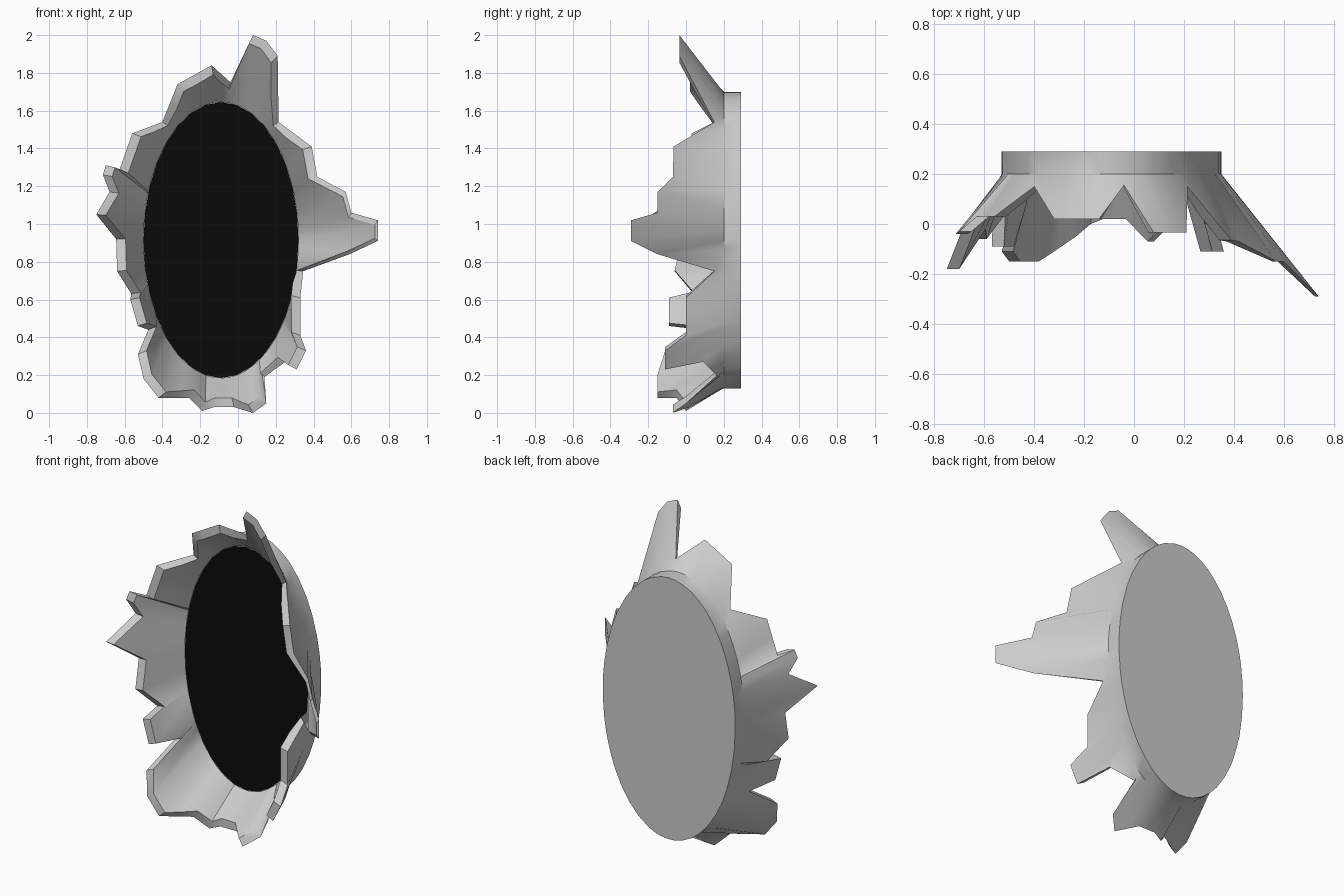
import bpy, bmesh, math

if "Cube" in bpy.data.objects:
    bpy.data.objects.remove(bpy.data.objects["Cube"])

CX, CZ = -0.09, 0.915          # centre of the hole
RX, RZ = 0.44, 0.785           # outer radii of the base ring
IX, IZ = 0.41, 0.73            # radii of the dark opening
BACK, BEND = 0.29, 0.20        # depth of the back and of the flare start

# Torn rim, clockwise from the top spike: x, z, y
rim = [
    (0.08, 2.00, -0.035), (0.15, 1.97, -0.035), (0.21, 1.89, -0.035), (0.215, 1.54, 0.15),
    (0.39, 1.41, -0.065), (0.42, 1.25, -0.07), (0.57, 1.17, -0.15), (0.60, 1.06, -0.15),
    (0.74, 1.02, -0.29), (0.74, 0.91, -0.29), (0.59, 0.84, -0.15), (0.345, 0.75, 0.15),
    (0.33, 0.61, 0.0), (0.33, 0.41, 0.0), (0.36, 0.33, -0.11), (0.31, 0.23, -0.11),
    (0.25, 0.27, 0.09), (0.14, 0.19, 0.17), (0.15, 0.05, 0.0), (0.08, 0.0, -0.07),
    (-0.02, 0.03, 0.02), (-0.13, 0.03, 0.02), (-0.19, 0.01, 0.0), (-0.26, 0.08, -0.05),
    (-0.42, 0.08, -0.15), (-0.50, 0.18, -0.15), (-0.53, 0.31, -0.11), (-0.475, 0.44, 0.08),
    (-0.53, 0.46, -0.09), (-0.57, 0.60, -0.09), (-0.565, 0.63, 0.04), (-0.64, 0.75, -0.06),
    (-0.645, 0.92, -0.02), (-0.75, 1.05, -0.18), (-0.68, 1.17, 0.0), (-0.715, 1.26, -0.04),
    (-0.70, 1.31, -0.03), (-0.63, 1.28, 0.03), (-0.56, 1.48, 0.03), (-0.40, 1.54, 0.15),
    (-0.32, 1.74, 0.02), (-0.14, 1.84, 0.02), (-0.04, 1.75, 0.155),
]


def hole_angle(x, z):
    return math.atan2((z - CZ) / RZ, (x - CX) / RX)


def ellipse(t, rx, rz, y):
    return (CX + rx * math.cos(t), y, CZ + rz * math.sin(t))


# Divide long rim segments so the round base stays round
points = []
for a, b in zip(rim, rim[1:] + rim[:1]):
    turn = (hole_angle(*a[:2]) - hole_angle(*b[:2]) + math.pi) % math.tau - math.pi
    n = max(1, math.ceil(abs(turn) / math.radians(10)))
    points += [tuple(p + (q - p) * i / n for p, q in zip(a, b)) for i in range(n)]

# Torn shell: back edge, bend, outer rim, inner rim, inner bend
bm = bmesh.new()
columns = []
last = None
for x, z, y in points:
    t = hole_angle(x, z)
    if last is not None:
        step = (last - t + math.pi) % math.tau - math.pi
        t = last - max(step, 0.004)
    last = t
    nx, nz = math.cos(t) / RX, math.sin(t) / RZ
    length = math.hypot(nx, nz)
    thick = min(0.05, 0.02 + 0.2 * max(0.0, 0.22 - y))
    ix, iz = x - thick * nx / length, z - thick * nz / length
    if x > 0.45:                               # thin long tongue
        ix, iz = x - 0.015, z + (-0.025 if z > 0.965 else 0.015)
    coords = [ellipse(t, RX, RZ, BACK), ellipse(t, RX, RZ, BEND),
              (x, y, z), (ix, y, iz), ellipse(t, IX, IZ, BEND + 0.01)]
    columns.append([bm.verts.new(c) for c in coords])
for a, b in zip(columns, columns[1:] + columns[:1]):
    for i in range(4):
        bm.faces.new((a[i], a[i + 1], b[i + 1], b[i]))
bm.faces.new([c[0] for c in columns])
bmesh.ops.recalc_face_normals(bm, faces=bm.faces)
# Outer wall must face away from the hole
bm.faces.ensure_lookup_table()
if bm.faces[-1].normal.y < 0:
    bmesh.ops.reverse_faces(bm, faces=bm.faces)
mesh = bpy.data.meshes.new("torn_shell")
bm.to_mesh(mesh)
bm.free()
shell = bpy.data.objects.new("torn_shell", mesh)
bpy.context.collection.objects.link(shell)
bpy.context.view_layer.objects.active = shell
shell.select_set(True)
bpy.ops.object.shade_smooth_by_angle(angle=math.radians(35))

# Dark opening
disc = bpy.data.meshes.new("dark_opening")
ring = [ellipse(math.tau * i / 32, IX, IZ, BEND + 0.01) for i in range(32)]
disc.from_pydata(ring, [], [list(range(32))])
black = bpy.data.materials.new("black")
black.diffuse_color = (0.003, 0.003, 0.003, 1)
black.use_nodes = True
black.node_tree.nodes["Principled BSDF"].inputs["Base Color"].default_value = black.diffuse_color
disc.materials.append(black)
bpy.context.collection.objects.link(bpy.data.objects.new("dark_opening", disc))
